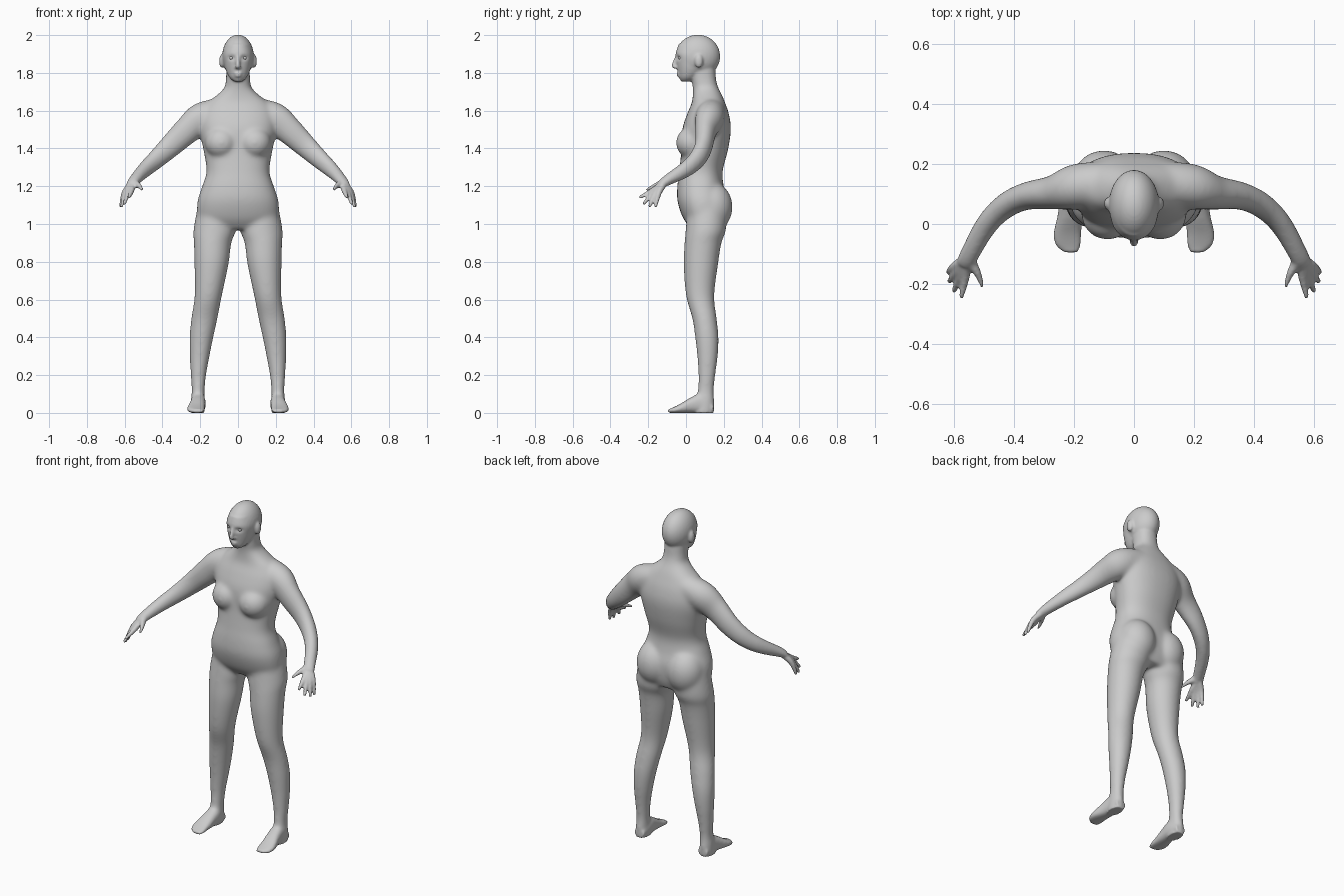
import bpy, bmesh, math
from mathutils import Vector, Matrix

cube = bpy.data.objects.get("Cube")
if cube:
    bpy.data.objects.remove(cube, do_unlink=True)

skin = bpy.data.materials.new("plain grey")
skin.use_nodes = True
GREY = (0.6, 0.6, 0.6, 1)
skin.diffuse_color = GREY
skin.node_tree.nodes["Principled BSDF"].inputs["Base Color"].default_value = GREY

bm = bmesh.new()


def catmull(rows, steps):
    """Smoothly resample a list of equal-length tuples."""
    out = []
    for i in range(len(rows) - 1):
        quad = [rows[max(i - 1, 0)], rows[i], rows[i + 1], rows[min(i + 2, len(rows) - 1)]]
        for k in range(steps):
            t = k / steps
            out.append([b + t / 2 * (c - a + t * (2*a - 5*b + 4*c - d + t * (3*(b - c) + d - a)))
                        for a, b, c, d in zip(*quad)])
    return out + [list(rows[-1])]


def skin_rings(rings, n=32, power=1.0):
    """Closed loft through rings given as (centre, axis u, axis v)."""
    def warp(t):
        return math.copysign(abs(t) ** power, t)
    loops = []
    for c, u, v in rings:
        angles = [2 * math.pi * i / n for i in range(n)]
        loops.append([bm.verts.new(c + u * warp(math.cos(a)) + v * warp(math.sin(a))) for a in angles])
    for lo, hi in zip(loops, loops[1:]):
        for i in range(n):
            j = (i + 1) % n
            bm.faces.new((lo[i], lo[j], hi[j], hi[i]))
    bm.faces.new(loops[0][::-1])
    bm.faces.new(loops[-1])


def column(rows, side=1, power=1.0):
    """Loft of level sections: z, inner x, outer x, front y, back y."""
    skin_rings([(Vector((side * (a + b) / 2, (f + k) / 2, z)),
                 Vector(((b - a) / 2, 0, 0)), Vector((0, (k - f) / 2, 0)))
                for z, a, b, f, k in catmull(rows, 5)], power=power)


def tube(rows, side=1, steps=5):
    """Limb along a path: x, y, z, radius in the vertical plane, radius across."""
    pts = catmull(rows, steps)
    pos = [Vector((side * p[0], p[1], p[2])) for p in pts]
    rings = []
    for i, p in enumerate(pts):
        t = (pos[min(i + 1, len(pos) - 1)] - pos[max(i - 1, 0)]).normalized()
        across = t.cross(Vector((0, 0, 1))).normalized()
        rings.append((pos[i], across.cross(t) * p[3], across * p[4]))
    skin_rings(rings, 20)


def ball(centre, size):
    m = Matrix.Translation(centre) @ Matrix.Diagonal((*size, 1))
    bmesh.ops.create_uvsphere(bm, u_segments=32, v_segments=20, radius=1, matrix=m)


# Torso and neck: z, half width, front, back
torso = [(.97, .19, .03, .19), (1.03, .215, -.015, .212), (1.12, .215, -.045, .218),
         (1.2, .19, -.046, .2), (1.28, .167, -.036, .194), (1.39, .183, -.025, .222),
         (1.5, .205, -.02, .238), (1.58, .2, .005, .228), (1.64, .165, .03, .208),
         (1.68, .115, .036, .192), (1.72, .074, .036, .172), (1.76, .064, .03, .16),
         (1.82, .062, .02, .155)]
column([(z, -w, w, f, b) for z, w, f, b in torso], power=.88)

# Face and jaw, cranium
face = [(1.755, .022, -.026, .03), (1.775, .045, -.036, .06), (1.81, .063, -.043, .1),
        (1.85, .074, -.05, .13), (1.9, .08, -.055, .15), (1.95, .066, -.04, .15)]
column([(z, -w, w, f, b) for z, w, f, b in face], power=.95)
ball((0, .063, 1.888), (.084, .118, .114))

# Nose and lips
tube([(0, -.05, 1.888, .009, .009), (0, -.058, 1.862, .01, .01), (0, -.064, 1.838, .013, .013),
      (0, -.05, 1.829, .009, .016)])
ball((0, -.04, 1.797), (.022, .011, .007))
ball((0, -.037, 1.784), (.02, .011, .007))

leg = [(1.1, .02, .212, .01, .215), (.97, .012, .236, -.002, .212), (.9, .035, .234, -.008, .188),
       (.785, .05, .231, -.013, .17), (.62, .085, .23, 0, .15), (.5, .108, .248, .033, .163),
       (.4, .13, .257, .048, .173), (.3, .15, .256, .059, .169), (.2, .168, .251, .065, .156),
       (.12, .176, .246, .062, .148), (.06, .177, .25, .05, .15), (0, .177, .25, .04, .148)]
foot = [(.145, .212, .03, .05), (.08, .21, .039, .1), (.03, .214, .041, .085),
        (-.03, .222, .046, .048), (-.07, .22, .042, .028), (-.096, .21, .022, .018)]
arm = [(.08, .14, 1.6, .07, .07), (.19, .125, 1.56, .085, .077), (.27, .105, 1.495, .074, .058),
       (.36, .093, 1.41, .062, .047), (.43, .06, 1.345, .053, .043), (.49, 0, 1.29, .044, .038),
       (.55, -.105, 1.228, .027, .032), (.565, -.135, 1.203, .02, .03)]
# Finger knuckles and tips, index to little
fingers = [((.563, -.178, 1.176), (.578, -.247, 1.14)), ((.58, -.174, 1.166), (.603, -.226, 1.105)),
           ((.594, -.162, 1.162), (.618, -.194, 1.09)), ((.602, -.143, 1.164), (.622, -.162, 1.09))]

for s in (1, -1):
    column(leg, s)
    skin_rings([(Vector((s * x, y, h / 2)), Vector((w, 0, 0)), Vector((0, 0, h / 2)))
                for y, x, w, h in catmull(foot, 5)], power=.8)
    tube(arm, s)
    for knuckle, tip in fingers:
        tube([(.558, -.115, 1.218, .019, .019), (*knuckle, .015, .014), (*tip, .008, .008)], s, 8)
    tube([(.548, -.12, 1.218, .02, .018), (.52, -.168, 1.2, .015, .014),
          (.505, -.214, 1.178, .009, .009)], s, 8)
    # Breasts, buttocks, ears, eyes
    ball((s * .088, .03, 1.43), (.088, .083, .085))
    ball((s * .1, .14, 1.09), (.108, .107, .13))
    ball((s * .086, .068, 1.862), (.014, .022, .036))

bmesh.ops.recalc_face_normals(bm, faces=bm.faces)
mesh = bpy.data.meshes.new("body_parts")
bm.to_mesh(mesh)
bm.free()
body = bpy.data.objects.new("body", mesh)
bpy.context.collection.objects.link(body)

# Fuse the parts into one skin
fuse = body.modifiers.new("fuse", "REMESH")
fuse.mode = "VOXEL"
fuse.voxel_size = .0065
fused = bpy.data.meshes.new_from_object(body.evaluated_get(bpy.context.evaluated_depsgraph_get()))
body.modifiers.clear()
body.data = fused
bpy.data.meshes.remove(mesh)

# Eye sockets, and a soft group leaving out head, hands and feet
soft = body.vertex_groups.new(name="soft")
fine = body.vertex_groups.new(name="fine")
for v in fused.vertices:
    p = v.co
    if p.y < 0 and p.z > 1.8:
        d = ((abs(p.x) - .034) / .018) ** 2 + ((p.z - 1.88) / .011) ** 2
        p.y += .012 * math.exp(-d)
    wrist = min(1, max(0, (.545 - abs(p.x)) / .06))
    neck = min(1, max(0, (1.75 - p.z) / .06))
    ankle = min(1, max(0, (p.z - .03) / .08))
    soft.add([v.index], wrist * neck * ankle, "REPLACE")
    fine.add([v.index], 1 if abs(p.x) < .5 else .5, "REPLACE")

for group, count in (("soft", 45), ("fine", 5)):
    smooth = body.modifiers.new(group, "SMOOTH")
    smooth.factor = .5
    smooth.iterations = count
    smooth.vertex_group = group

fused.materials.clear()
fused.materials.append(skin)
for poly in fused.polygons:
    poly.use_smooth = True
    poly.material_index = 0

# Eyeballs
for s, name in ((1, "left_eye"), (-1, "right_eye")):
    bpy.ops.mesh.primitive_uv_sphere_add(segments=20, ring_count=12, radius=.012,
                                         location=(s * .034, -.029, 1.88))
    eye = bpy.context.object
    eye.name = name
    eye.data.materials.append(skin)
    bpy.ops.object.shade_smooth()
